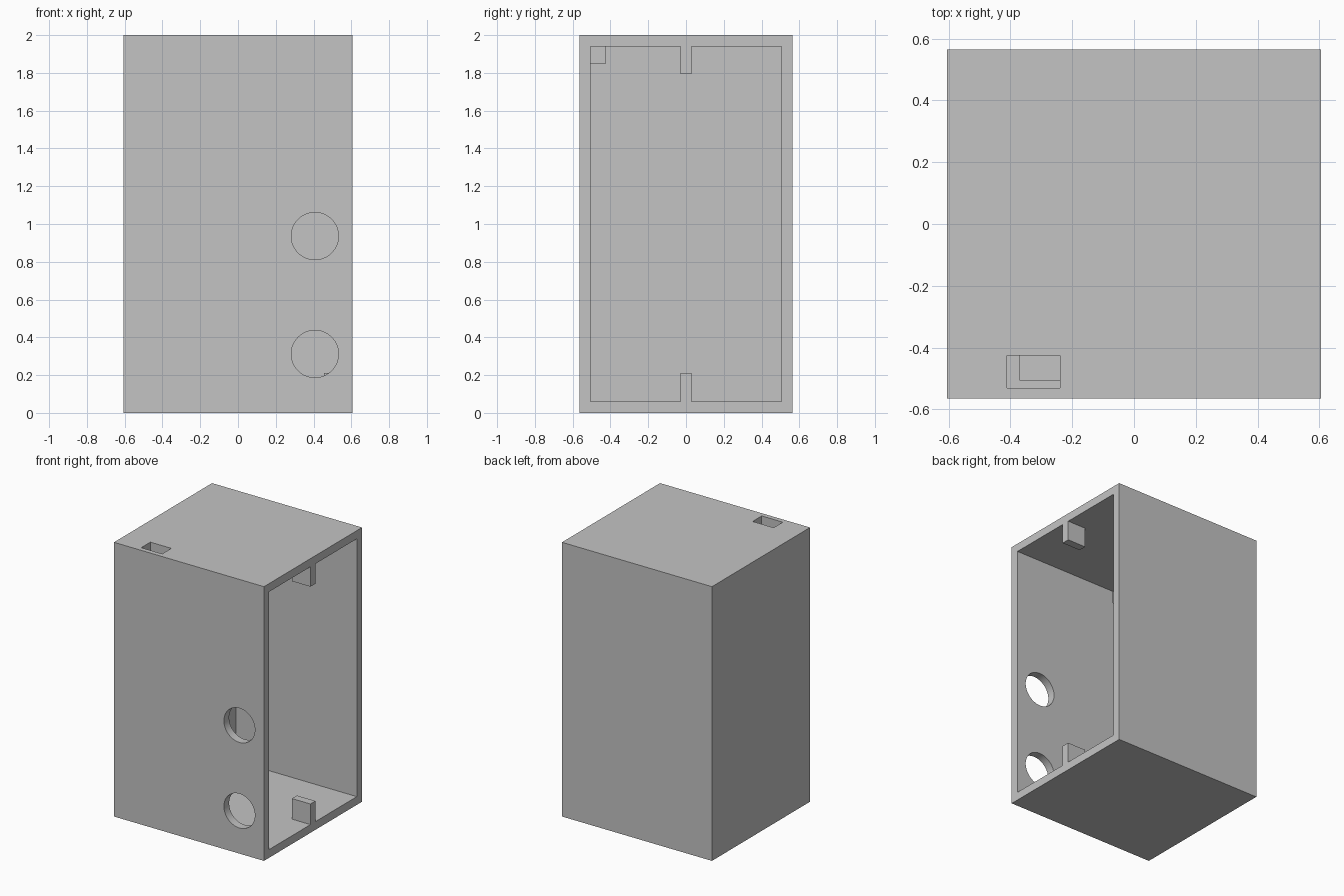
import bpy
import bmesh
from mathutils import Matrix, Vector

cube = bpy.data.objects.get("Cube")
if cube:
    bpy.data.objects.remove(cube, do_unlink=True)

# Single grey material
grey = bpy.data.materials.new("light grey")
grey.use_nodes = True
colour = (0.55, 0.55, 0.55, 1)
grey.diffuse_color = colour
grey.node_tree.nodes["Principled BSDF"].inputs["Base Color"].default_value = colour

HX, HY, HEIGHT, WALL = 0.605, 0.565, 2.0, 0.06
HOLE_RADIUS = 0.125


def finish(name, bm):
    mesh = bpy.data.meshes.new(name)
    bm.to_mesh(mesh)
    bm.free()
    mesh.materials.append(grey)
    obj = bpy.data.objects.new(name, mesh)
    bpy.context.collection.objects.link(obj)
    return obj


def box(name, low, high):
    low, high = Vector(low), Vector(high)
    bm = bmesh.new()
    matrix = Matrix.Translation((low + high) / 2) @ Matrix.Diagonal((high - low).to_4d())
    bmesh.ops.create_cube(bm, size=1, matrix=matrix)
    return finish(name, bm)


def round_cutter(name, x, z):
    bm = bmesh.new()
    matrix = Matrix.Translation((x, -HY, z)) @ Matrix.Rotation(1.5707963, 4, "X")
    bmesh.ops.create_cone(bm, cap_ends=True, segments=64, radius1=HOLE_RADIUS,
                          radius2=HOLE_RADIUS, depth=0.3, matrix=matrix)
    return finish(name, bm)


def cut(target, cutter):
    cutter.hide_render = True
    cutter.hide_viewport = True
    mod = target.modifiers.new(cutter.name, "BOOLEAN")
    mod.operation = "DIFFERENCE"
    mod.solver = "EXACT"
    mod.object = cutter


# Enclosure with a thick closed end and one open side
case = box("enclosure", (-HX, -HY, 0), (HX, HY, HEIGHT))
cut(case, box("cavity_cutter", (-0.37, -HY + WALL, WALL),
              (HX + 0.2, HY - WALL, HEIGHT - WALL)))

# Slot through the roof, notched into the thick end and front wall
cut(case, box("slot_cutter", (-0.41, -0.53, 1.85), (-0.24, -0.425, HEIGHT + 0.2)))

# Two round holes in the front wall
for name, z in (("lower", 0.312), ("upper", 0.936)):
    cut(case, round_cutter(name + "_hole_cutter", 0.407, z))

# Bake the cuts, then remove the cutters
bpy.context.view_layer.update()
graph = bpy.context.evaluated_depsgraph_get()
baked = bpy.data.meshes.new_from_object(case.evaluated_get(graph))
cutters = [m.object for m in case.modifiers]
case.modifiers.clear()
case.data = baked
for cutter in cutters:
    bpy.data.objects.remove(cutter, do_unlink=True)

# Tabs at the open side, flush with the rim
for name, low, high in (("bottom_tab", WALL, 0.21), ("top_tab", 1.795, HEIGHT - WALL)):
    box(name, (0.455, -0.029, low), (HX, 0.029, high))

# Smooth hole walls while keeping the edges sharp
bpy.ops.object.select_all(action="DESELECT")
case.select_set(True)
bpy.context.view_layer.objects.active = case
bpy.ops.object.shade_smooth_by_angle()
